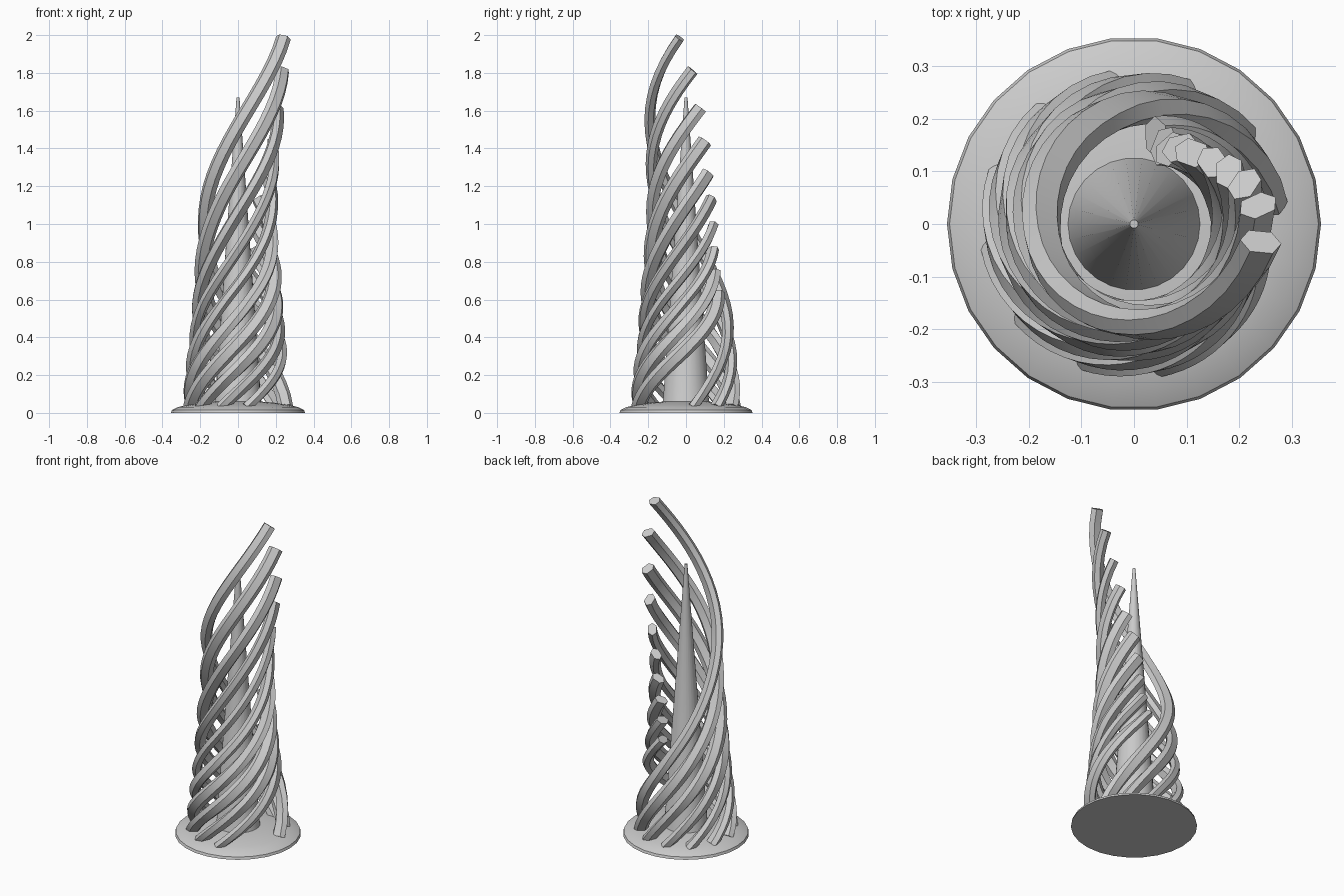
import bpy, bmesh, math
from mathutils import Vector, Quaternion

if "Cube" in bpy.data.objects:
    bpy.data.objects.remove(bpy.data.objects["Cube"])


def finish(name, bm, angle=30):
    bmesh.ops.recalc_face_normals(bm, faces=bm.faces[:])
    mesh = bpy.data.meshes.new(name)
    bm.to_mesh(mesh)
    bm.free()
    ob = bpy.data.objects.new(name, mesh)
    bpy.context.collection.objects.link(ob)
    bpy.ops.object.select_all(action='DESELECT')
    ob.select_set(True)
    bpy.context.view_layer.objects.active = ob
    bpy.ops.object.shade_smooth_by_angle(angle=math.radians(angle))
    return ob


def skin(name, rings, angle=30):
    """Bridge a list of closed point rings and cap both ends."""
    bm = bmesh.new()
    vs = [[bm.verts.new(p) for p in ring] for ring in rings]
    n = len(rings[0])
    for a, b in zip(vs, vs[1:]):
        for i in range(n):
            j = (i + 1) % n
            bm.faces.new((a[i], a[j], b[j], b[i]))
    bm.faces.new(vs[0])
    bm.faces.new(vs[-1])
    return finish(name, bm, angle)


def lathe(name, profile, sides):
    rings = [[(r * math.cos(2 * math.pi * i / sides), r * math.sin(2 * math.pi * i / sides), z)
              for i in range(sides)] for r, z in profile]
    return skin(name, rings)


# Low domed base and tapering central spire
lathe("base", [(0.355, 0), (0.35, 0.015), (0.32, 0.03), (0.27, 0.042),
               (0.2, 0.053), (0.12, 0.06)], 26)
lathe("spire", [(0.13, 0.045), (0.122, 0.07), (0.008, 1.67)], 26)

# Spiral ribs: tip height, tip angle, tip radius; each starts 30 degrees further round
TIPS = [(2.0, 352, 0.243), (1.83, 368.5, 0.238), (1.63, 380, 0.223), (1.455, 389, 0.206),
        (1.285, 398, 0.19), (1.15, 411, 0.174), (1.01, 419, 0.169), (0.88, 424, 0.158),
        (0.76, 429, 0.158), (0.65, 436, 0.17)]
HEX = [(0.04, 0), (0.022, 0.0245), (-0.022, 0.0245),
       (-0.04, 0), (-0.022, -0.0245), (0.022, -0.0245)]
BOTTOM = 0.03
STEPS = 32
ROLL = math.radians(118)      # roll of the flat section at the foot
FOOT_ROLL = math.radians(62)  # extra roll that fades out above the foot


def waist(z):
    u = min(1, max(0, z / 1.1))
    return 0.172 + 0.083 * (1 - 3 * u ** 2 + 2 * u ** 3)


def rib(k, height, tip_angle, tip_radius):
    top = height - 0.015
    start = 8 + 30.2 * k
    flare = tip_radius - waist(top)
    power = 5 if flare > 0 else 3

    def path(t):
        z = BOTTOM + (top - BOTTOM) * t
        a = math.radians(start + (tip_angle - start) * t)
        r = waist(z) + flare * max(0, t) ** power
        return Vector((r * math.cos(a), r * math.sin(a), z))

    # Sweep the section along the path
    rings, wide, last = [], None, None
    for s in range(STEPS + 1):
        t = s / STEPS
        p = path(t)
        tangent = (path(t + 0.01) - path(t - 0.01)).normalized()
        if wide is None:
            out = Vector((p.x, p.y, 0))
            out = (out - tangent * out.dot(tangent)).normalized()
            wide = out * math.cos(ROLL) + tangent.cross(out) * math.sin(ROLL)
        else:
            wide = last.rotation_difference(tangent) @ wide
        last = tangent
        w = Quaternion(tangent, FOOT_ROLL * max(0, 1 - p.z / 0.6)) @ wide
        side = tangent.cross(w)
        rings.append([p + w * u + side * v for u, v in HEX])
    skin(f"spiral_rib_{k + 1}", rings)


for k, tip in enumerate(TIPS):
    rib(k, *tip)
